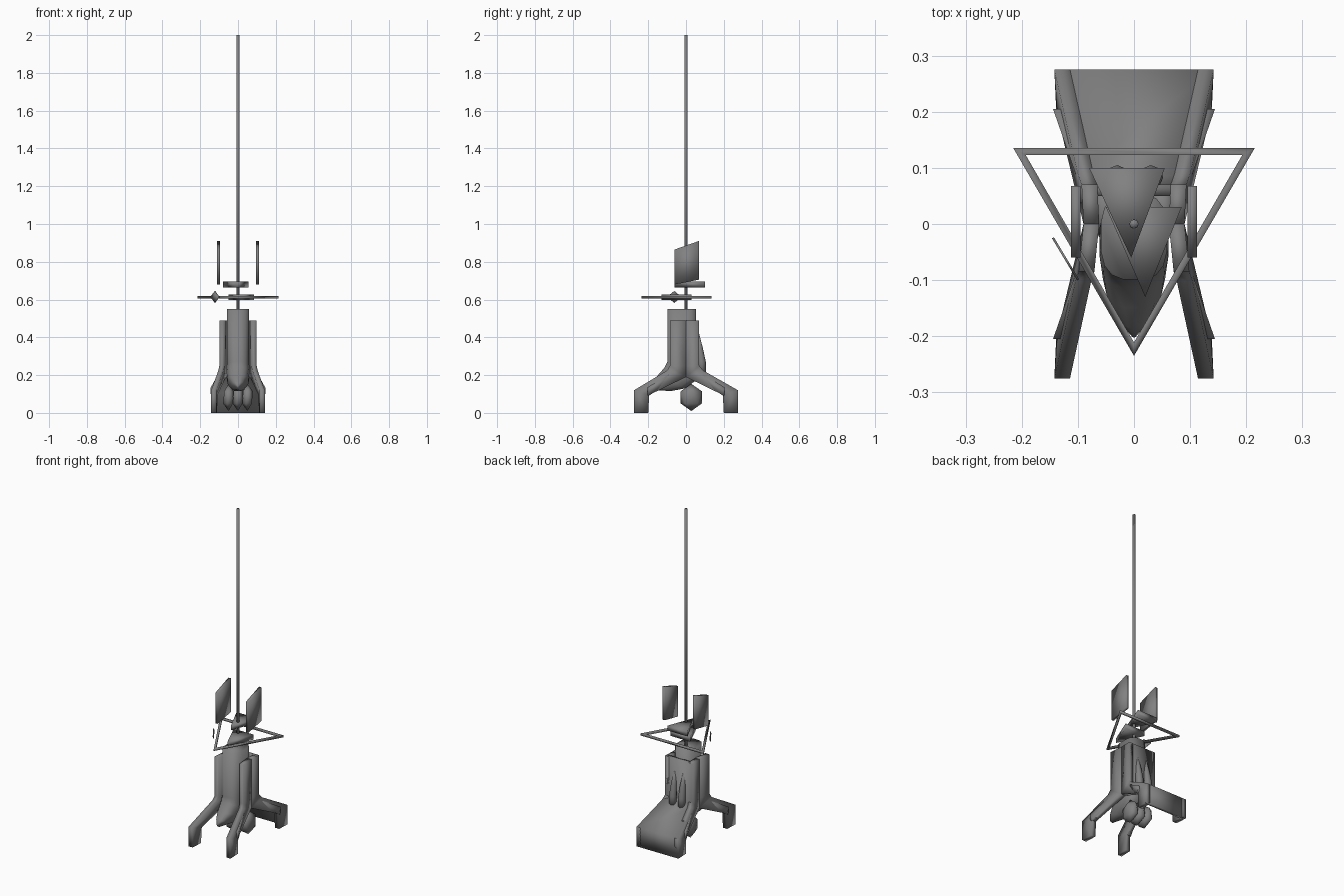
import bpy, bmesh, math
from mathutils import Vector

if "Cube" in bpy.data.objects:
    bpy.data.objects.remove(bpy.data.objects["Cube"])

dark = bpy.data.materials.new('dark_grey')
dark.diffuse_color = (.22, .22, .22, 1)
dark.use_nodes = True
dark.node_tree.nodes["Principled BSDF"].inputs["Base Color"].default_value = dark.diffuse_color


def make(name, verts, faces):
    me = bpy.data.meshes.new(name)
    me.from_pydata(verts, [], faces)
    bm = bmesh.new()
    bm.from_mesh(me)
    bmesh.ops.recalc_face_normals(bm, faces=bm.faces)
    bm.to_mesh(me)
    bm.free()
    return add(name, me)


def add(name, me):
    # the whole model is shaded smooth, also over its corners
    me.polygons.foreach_set('use_smooth', [True] * len(me.polygons))
    me.materials.append(dark)
    ob = bpy.data.objects.new(name, me)
    bpy.context.collection.objects.link(ob)
    return ob


def loft(name, rings):
    n = len(rings[0])
    verts = [p for r in rings for p in r]
    faces = [(k*n+i, k*n+(i+1) % n, (k+1)*n+(i+1) % n, (k+1)*n+i)
             for k in range(len(rings)-1) for i in range(n)]
    faces += [tuple(range(n)), tuple(range(len(verts)-n, len(verts)))]
    return make(name, verts, faces)


def splay(y):
    # outer half width of the tower, widening toward the feet
    return 0.09 + 0.052 * min(1, max(0, (abs(y) - 0.06) / 0.15))


def strip(name, outer, inner, lo, hi):
    # bent slab: outer and inner (y, z) paths joined between two x limits
    rings = [[(hi(a[0]), *a), (hi(b[0]), *b), (lo(b[0]), *b), (lo(a[0]), *a)]
             for a, b in zip(outer, inner)]
    return loft(name, rings)


def prism(name, pts, z0, z1):
    return loft(name, [[(x, y, z) for x, y in pts] for z in (z0, z1)])


# side legs, front and back on both sides
front_out = [(-.085, .49), (-.085, .25), (-.1, .225), (-.275, .12), (-.275, 0)]
front_in = [(0, .49), (0, .25), (0, .19), (-.195, .095), (-.2, 0)]
back_out = [(.07, .49), (.07, .25), (.09, .225), (.275, .12), (.275, 0)]
rib_out = [(-.09, .205), (-.205, .135), (-.205, .1)]
rib_in = [(-.06, .18), (-.19, .095), (-.2, .09)]
for s, side in ((1, 'right'), (-1, 'left')):
    lo = lambda y: s * (splay(y) - .028)
    hi = lambda y: s * splay(y)
    strip(side + '_front_leg', front_out, front_in, lo, hi)
    strip(side + '_back_leg', back_out,
          [(-y, z) for y, z in front_in], lo, hi)
    for f, end in ((1, 'front'), (-1, 'back')):
        strip(f'{side}_{end}_leg_rib', [(f*y, z) for y, z in rib_out],
              [(f*y, z) for y, z in rib_in],
              lambda y: s * (splay(y) - .02), lambda y: s * (splay(y) + .004))

# wide back ramp
strip('back_ramp', back_out,
      [(.05, .49), (.05, .24), (.07, .205), (.255, .108), (.255, 0)],
      lambda y: -splay(y) + .002, lambda y: splay(y) - .002)


# central hull, curling forward at the bottom into a pointed nose
def hull_ring(w, yf, zf, yb, zb, n=16):
    ring = []
    for i in range(n):
        a = 2 * math.pi * (i + .5) / n
        c, d = math.cos(a), math.sin(a)
        c, d = (math.copysign(abs(v) ** .7, v) for v in (c, d))
        t = (d + 1) / 2
        ring.append((w*c, yf + (yb-yf)*t, zf + (zb-zf)*t))
    return ring


loft('central_hull', [hull_ring(*r) for r in (
    (.06, -.1, .55, .055, .55), (.06, -.1, .27, .055, .25),
    (.062, -.115, .24, .05, .17), (.056, -.15, .2, 0, .13),
    (.034, -.185, .165, -.08, .115), (.005, -.202, .14, -.185, .122))])


def round_loft(name, path, n=8):
    return loft(name, [[(x + r*math.cos(2*math.pi*i/n),
                         y + r*math.sin(2*math.pi*i/n), z)
                        for i in range(n)] for x, y, z, r in path])


# faceted nozzles underneath, one central and one on each side
for x, name in ((0, 'middle'), (.05, 'right'), (-.05, 'left')):
    bm = bmesh.new()
    bmesh.ops.create_icosphere(bm, subdivisions=1, radius=1)
    bmesh.ops.scale(bm, vec=Vector((.032, .066, .072)), verts=bm.verts)
    bmesh.ops.translate(bm, vec=Vector((x, .028, .082)), verts=bm.verts)
    me = bpy.data.meshes.new(name + '_nozzle')
    bm.to_mesh(me)
    bm.free()
    add(name + '_nozzle', me)

for s, side in ((1, 'right'), (-1, 'left')):
    # tapered fins on the back panel
    round_loft(side + '_back_fin', [
        (s*.03, .066, .43, .001), (s*.03, .073, .34, .017),
        (s*.03, .083, .27, .022), (s*.03, .083, .2, .022)])
    # upright slanted panels
    loft(side + '_upper_panel', [[(s*x, -.06, .68), (s*x, .068, .705),
         (s*x, .068, .91), (s*x, -.06, .865)] for x in (.095, .112)])

# mast
round_loft('mast', [(0, 0, .5, .009), (0, 0, 2, .008)], 12)

# triangular platforms
prism('lower_platform', [(-.05, .03), (.085, .03), (.02, -.13)], .598, .628)
prism('upper_platform', [(-.08, .1), (.055, .1), (-.005, -.06)], .665, .695)

# triangular frame
out = [(-.215, .135), (.215, .135), (0, -.235)]
inn = [(-.193, .123), (.193, .123), (0, -.211)]
verts = [(x, y, z) for z in (.606, .618) for p in (out, inn) for x, y in p]
faces = []
for i in range(3):
    j = (i + 1) % 3
    faces += [(i, j, j+3, i+3), (i+6, j+6, j+9, i+9),
              (i, j, j+6, i+6), (i+3, j+3, j+9, i+9)]
make('triangle_frame', verts, faces)

# small diamond plate on the left of the frame
d = Vector((.045, -.075, 0)) / 2
nrm = Vector((.0017, .001, 0))
c = Vector((-.122, -.062, .614))
up = Vector((0, 0, .031))
loft('diamond_plate', [[c + d + k*nrm, c + up + k*nrm,
     c - d + k*nrm, c - up + k*nrm] for k in (-1, 1)])
